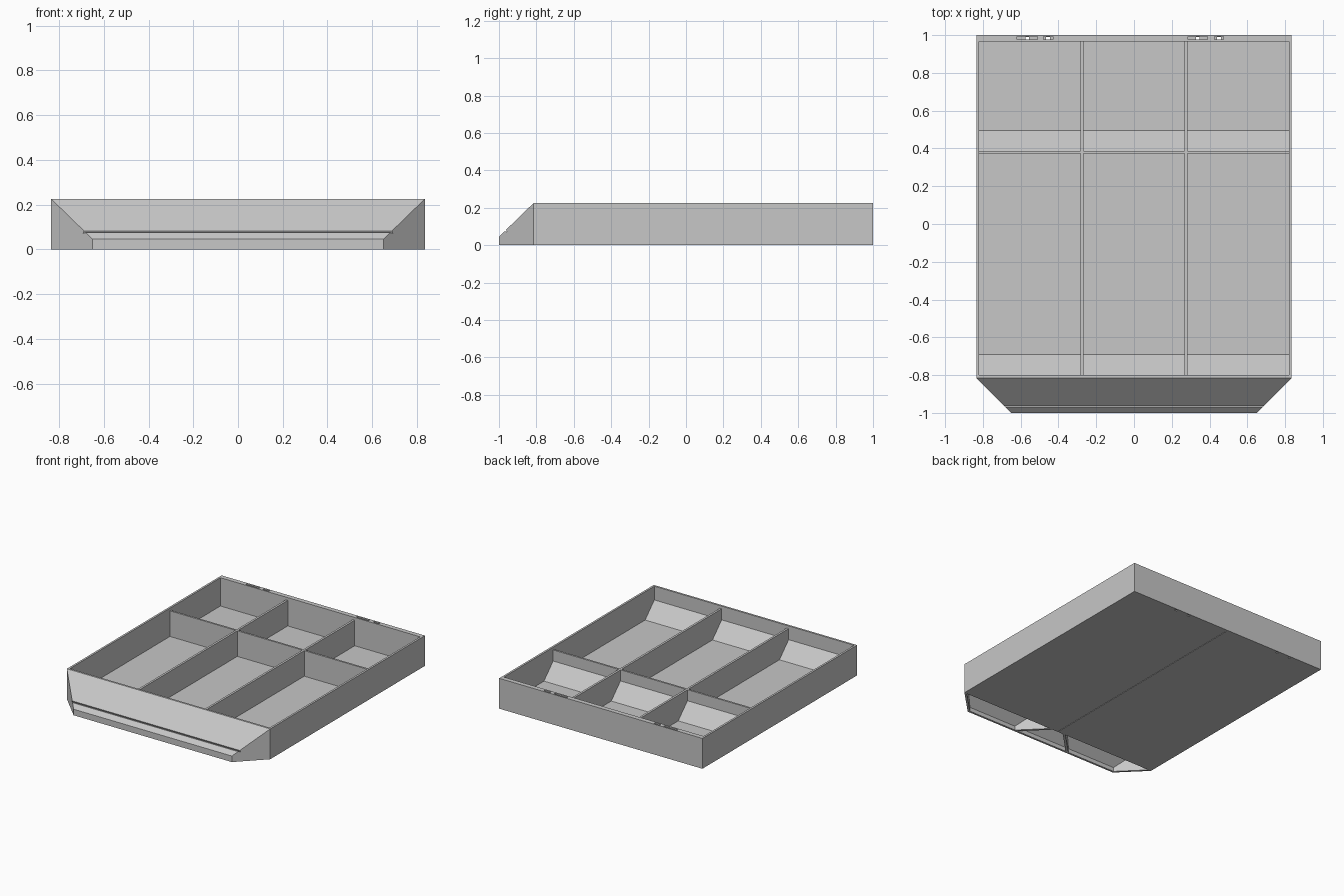
import bpy, bmesh

if "Cube" in bpy.data.objects:
    bpy.data.objects.remove(bpy.data.objects["Cube"])

grey = bpy.data.materials.new("plain_grey")
grey.diffuse_color = (0.57, 0.57, 0.57, 1)
grey.use_nodes = True
grey.node_tree.nodes["Principled BSDF"].inputs["Base Color"].default_value = grey.diffuse_color


def prism(name, profile, x_low, x_high):
    """Solid from a (y, z) profile; its two end planes are functions of y."""
    bm = bmesh.new()
    a = [bm.verts.new((x_low(y), y, z)) for y, z in profile]
    b = [bm.verts.new((x_high(y), y, z)) for y, z in profile]
    bm.faces.new(a)
    bm.faces.new(b[::-1])
    n = len(profile)
    for i in range(n):
        j = (i + 1) % n
        bm.faces.new((a[i], b[i], b[j], a[j]))
    bmesh.ops.recalc_face_normals(bm, faces=bm.faces)
    mesh = bpy.data.meshes.new(name)
    bm.to_mesh(mesh)
    bm.free()
    mesh.materials.append(grey)
    ob = bpy.data.objects.new(name, mesh)
    bpy.context.collection.objects.link(ob)
    return ob


def straight(name, profile, x0, x1):
    return prism(name, profile, lambda y: x0, lambda y: x1)


def box(name, x0, x1, y0, y1, z0, z1):
    return straight(name, [(y0, z0), (y1, z0), (y1, z1), (y0, z1)], x0, x1)


def carve(target, cutters):
    """Subtract every cutter, bake the result and drop the cutters."""
    for c in cutters:
        c.hide_render = True
        m = target.modifiers.new("cut", 'BOOLEAN')
        m.operation, m.solver, m.object = 'DIFFERENCE', 'EXACT', c
    bpy.context.view_layer.update()
    deps = bpy.context.evaluated_depsgraph_get()
    mesh = bpy.data.meshes.new_from_object(target.evaluated_get(deps))
    target.modifiers.clear()
    target.data = mesh
    for c in cutters:
        bpy.data.objects.remove(c)


W, H, FRONT = 0.835, 0.225, -0.815   # half width, height, front wall
FLOOR, DIV, RAMP = 0.015, 0.205, 0.108

# Tray with six compartments, each with a ramp at its front end
tray = box("tray", -W, W, FRONT, 1, 0, H)
cuts = [box("rim_cut", -0.82, 0.82, -0.80, 0.965, DIV, 0.4)]
for x0, x1 in ((-0.82, -0.283), (-0.267, 0.267), (0.283, 0.82)):
    for y0, y1 in ((-0.80, 0.373), (0.387, 0.965)):
        cuts.append(straight("compartment_cut", [
            (y0 + RAMP, FLOOR), (y1, FLOOR), (y1, 0.3),
            (y0, 0.3), (y0, FLOOR + RAMP)], x0, x1))

# Slots in the back rim with small through holes
for x0, x1 in ((-0.62, -0.51), (-0.48, -0.43), (0.285, 0.39), (0.425, 0.475)):
    xm = (x0 + x1) / 2
    cuts.append(box("slot_cut", x0, x1, 0.976, 0.992, H - 0.012, 0.4))
    cuts.append(box("hole_cut", xm - 0.01, xm + 0.01, 0.978, 0.990, -0.1, 0.39))

# Fine seam along the underside
cuts.append(box("seam_cut", -0.002, 0.002, -0.80, 0.985, -0.1, 0.003))
carve(tray, cuts)


# Sloped front with 45 degree corners and a narrow groove above the lip
def taper(y):
    return FRONT - y


wedge = prism("front_wedge", [
    (FRONT, 0), (FRONT, H), (-0.962, 0.082), (-0.957, 0.071),
    (-0.970, 0.0742), (-1, 0.045), (-1, 0)],
    lambda y: taper(y) - W, lambda y: W - taper(y))

# Hollow underside, split by two slanted ribs
inner = [(-0.81, -0.1), (-0.985, -0.1), (-0.985, 0.03), (-0.81, 0.2)]
carve(wedge, [
    prism("pocket_cut", inner,
          lambda y: 0.07 + taper(y), lambda y: W - 0.022 - taper(y)),
    prism("pocket_cut", inner,
          lambda y: taper(y) - W + 0.022, lambda y: -0.07 - taper(y)),
    prism("middle_cut", inner,
          lambda y: -0.045 - taper(y), lambda y: 0.045 + taper(y)),
])
